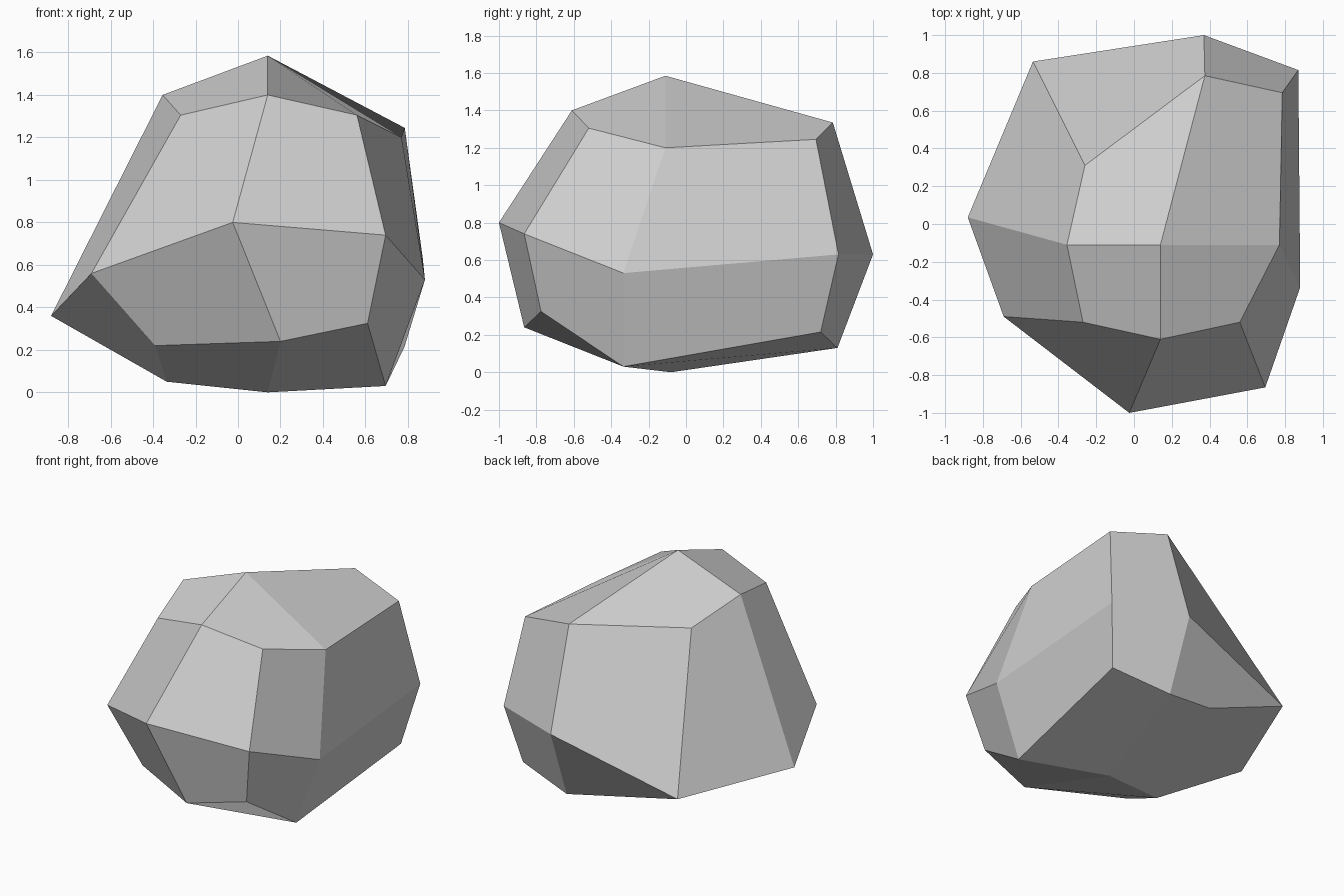
import bpy
import bmesh
from itertools import product
from mathutils import Vector

cube = bpy.data.objects.get("Cube")
if cube:
    bpy.data.objects.remove(cube, do_unlink=True)

# Stone is a cube split in two along every axis, with its points pushed about.
# Each layer holds rows from front to back, each row runs along x.
LOWER = [
    [(-.39, -.52, .22), (.2, -.865, .24), (.61, -.775, .325)],
    [(-.335, -.17, .05), (.14, -.08, 0), (.695, -.335, .03)],
    [(-.04, .715, .22), (.376, .81, .13), (.784, .72, .215)],
]
MIDDLE = [
    [(-.69, -.49, .56), (-.025, -1, .8), (.695, -.865, .74)],
    [(-.88, .035, .36), None, (.88, -.335, .53)],
    [(-.535, .86, .355), (.37, 1, .63), (.87, .815, .63)],
]
UPPER = [
    [(-.27, -.52, 1.305), (.14, -.61, 1.4), (.56, -.52, 1.305)],
    [(-.355, -.11, 1.4), (.14, -.11, 1.585), (.77, -.11, 1.2)],
    [(-.26, .31, 1.295), (.375, .785, 1.335), (.785, .695, 1.245)],
]


def make_material(name, color):
    """Plain single-colour material."""
    material = bpy.data.materials.new(name)
    material.use_nodes = True
    material.diffuse_color = color
    shader = material.node_tree.nodes["Principled BSDF"]
    shader.inputs["Base Color"].default_value = color
    shader.inputs["Roughness"].default_value = 0.9
    return material


def outward_quad(corners):
    """Order a quad to face outward and to fold along its convex diagonal."""
    a, b, c, d = [v.co for v in corners]
    normal = (c - a).cross(d - b)
    middle = (a + b + c + d) / 4
    if normal.dot(middle - Vector((0, 0, 0.7))) < 0:
        corners = corners[::-1]
        normal = -normal
        a, b, c, d = [v.co for v in corners]
    if normal.dot(a + c - b - d) < 0:
        corners = corners[1:] + corners[:1]
    return corners


def build_stone(name, layers, material):
    bm = bmesh.new()
    points = {}
    for k, layer in enumerate(layers):
        for j, row in enumerate(layer):
            for i, place in enumerate(row):
                if place:
                    points[i, j, k] = bm.verts.new(place)

    # Four facets on each of the six sides
    for axis, side in product(range(3), (0, 2)):
        for u, v in product(range(2), repeat=2):
            corners = []
            for du, dv in ((0, 0), (1, 0), (1, 1), (0, 1)):
                key = [u + du, v + dv]
                key.insert(axis, side)
                corners.append(points[tuple(key)])
            bm.faces.new(outward_quad(corners))

    mesh = bpy.data.meshes.new(name)
    bm.to_mesh(mesh)
    bm.free()
    mesh.materials.append(material)
    stone = bpy.data.objects.new(name, mesh)
    bpy.context.collection.objects.link(stone)
    return stone


stone_grey = make_material("stone_grey", (0.63, 0.63, 0.63, 1))
build_stone("rock", [LOWER, MIDDLE, UPPER], stone_grey)
